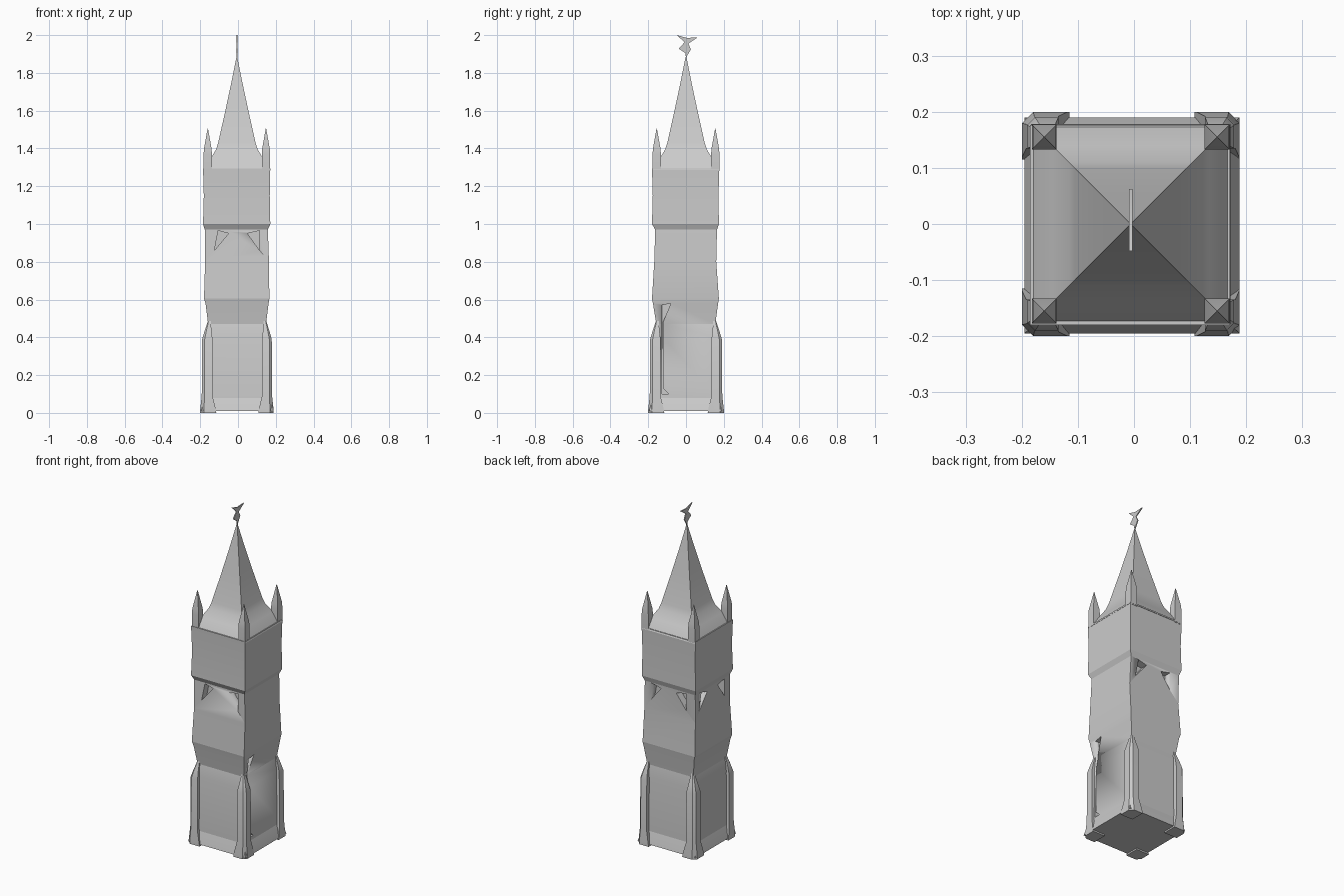
import bpy, bmesh, math
from mathutils import Matrix

if "Cube" in bpy.data.objects:
    bpy.data.objects.remove(bpy.data.objects["Cube"])

stone = bpy.data.materials.new("grey stone")
stone.diffuse_color = (0.6, 0.6, 0.6, 1)
stone.use_nodes = True
stone.node_tree.nodes["Principled BSDF"].inputs["Base Color"].default_value = stone.diffuse_color
CX = -0.006  # slight offset of the tower axis


def finish(bm, name, angle=30):
    bmesh.ops.recalc_face_normals(bm, faces=bm.faces)
    me = bpy.data.meshes.new(name)
    bm.to_mesh(me)
    bm.free()
    me.materials.append(stone)
    ob = bpy.data.objects.new(name, me)
    bpy.context.collection.objects.link(ob)
    bpy.ops.object.select_all(action='DESELECT')
    ob.select_set(True)
    bpy.context.view_layer.objects.active = ob
    bpy.ops.object.shade_smooth_by_angle(angle=math.radians(angle))
    return ob


def loft(name, rings, angle=30):
    """Skin a stack of rings (lists of points) and cap both ends."""
    bm = bmesh.new()
    loops = [[bm.verts.new(p) for p in r] for r in rings]
    n = len(loops[0])
    for a, b in zip(loops, loops[1:]):
        for i in range(n):
            j = (i + 1) % n
            bm.faces.new((a[i], a[j], b[j], b[i]))
    bm.faces.new(loops[0])
    bm.faces.new(loops[-1])
    return finish(bm, name, angle)


def rect(z, x0, x1, y0, y1):
    return [(x0, y0, z), (x1, y0, z), (x1, y1, z), (x0, y1, z)]


def square(z, h, x=CX, y=0):
    return rect(z, x - h, x + h, y - h, y + h)


# Tower shaft: flared foot, waisted storeys and overhanging top storey
shaft = loft("tower_shaft", [rect(*r) for r in (
    (0.01, -0.195, 0.188, -0.195, 0.19),
    (0.03, -0.19, 0.183, -0.19, 0.185),
    (0.08, -0.175, 0.165, -0.175, 0.17),
    (0.40, -0.172, 0.16, -0.17, 0.165),
    (0.47, -0.158, 0.148, -0.157, 0.155),
    (0.58, -0.172, 0.162, -0.175, 0.17),
    (0.605, -0.18, 0.166, -0.18, 0.174),
    (0.80, -0.174, 0.164, -0.168, 0.16),
    (0.97, -0.176, 0.158, -0.163, 0.164),
    (1.00, -0.185, 0.171, -0.18, 0.174),
    (1.15, -0.181, 0.168, -0.176, 0.172),
    (1.295, -0.185, 0.171, -0.18, 0.176))], 12)


def recess(name, pts, turn, depth=0.045):
    """Cut a recess drawn on the front wall, turned about z to another wall."""
    bm = bmesh.new()
    a = [bm.verts.new((u, -0.25, z)) for u, z in pts]
    b = [bm.verts.new((u, -0.165 + depth, z)) for u, z in pts]
    for i in range(len(pts)):
        j = (i + 1) % len(pts)
        bm.faces.new((a[i], a[j], b[j], b[i]))
    bm.faces.new(a)
    bm.faces.new(b)
    bm.transform(Matrix.Rotation(math.radians(turn), 4, 'Z'))
    cutter = finish(bm, name)
    cutter.hide_render = True
    cutter.hide_viewport = True
    mod = shaft.modifiers.new(name, 'BOOLEAN')
    mod.operation = 'DIFFERENCE'
    mod.solver = 'EXACT'
    mod.object = cutter


# Belfry openings on the front, back and left walls
for turn in (0, 180, 270):
    for s in (-1, 1):
        recess("belfry_cutter",
               [(s * 0.115, 0.965), (s * 0.05, 0.95), (s * 0.115, 0.86)]
               if s > 0 else [(-0.105, 0.965), (-0.05, 0.95), (-0.125, 0.86)], turn)

# Narrow slot beside the pier on the right wall
recess("slot_cutter", [(-0.128, 0.1), (-0.09, 0.1), (-0.122, 0.13), (-0.122, 0.48),
                       (-0.08, 0.58), (-0.128, 0.57)], 90, 0.03)

# Corner piers: chamfered, flared at the foot, sloping back to the shaft
PIER = [(0.0, 0.2, 0.115), (0.02, 0.2, 0.118), (0.09, 0.192, 0.135),
        (0.39, 0.19, 0.135), (0.43, 0.178, 0.14), (0.50, 0.155, 0.145)]
for sx in (-1, 1):
    for sy in (-1, 1):
        rings = []
        for z, o, i in PIER:
            c = (o - i) * 0.25
            pts = [(i, i), (o, i), (o, o - c), (o - c, o), (i, o)]
            rings.append([(sx * x * (0.94 if sx > 0 else 1), sy * y, z) for x, y in pts])
        loft("corner_pier", rings, 20)

# Concave spire
loft("spire", [square(z, h) for z, h in (
    (1.285, 0.178), (1.31, 0.165), (1.345, 0.14), (1.395, 0.11), (1.43, 0.099),
    (1.60, 0.061), (1.75, 0.029), (1.885, 0.002))], 30)

# Four corner pinnacles
for sx in (-1, 1):
    for sy in (-1, 1):
        x, y = CX + sx * 0.154, sy * 0.155
        loft("pinnacle", [square(z, h, x, y) for z, h in (
            (1.28, 0.022), (1.37, 0.022), (1.40, 0.02), (1.505, 0.001))], 15)

# Weather vane: thin jagged plate on the spire tip
vane = [(0, 1.88), (0.026, 1.925), (0.012, 1.955), (0.062, 1.988), (0.005, 1.985),
        (-0.048, 2.0), (-0.008, 1.962), (-0.038, 1.928), (-0.004, 1.905)]
loft("weather_vane", [[(CX + dx, y, z) for y, z in vane] for dx in (-0.003, 0.003)])
